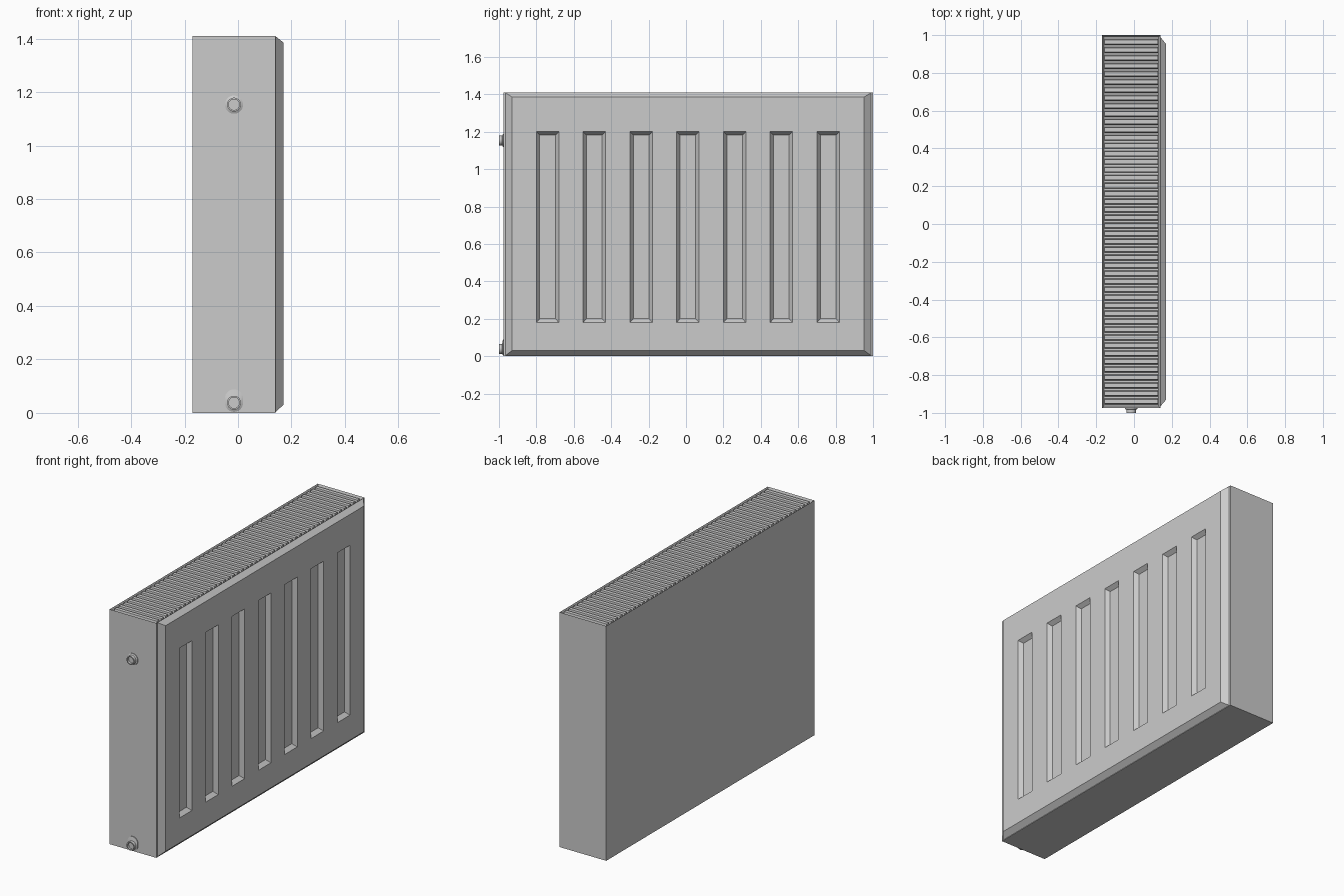
import bpy, bmesh, math
from mathutils import Vector, Matrix

if "Cube" in bpy.data.objects:
    bpy.data.objects.remove(bpy.data.objects["Cube"])

H = 1.41
Y0, Y1 = -0.975, 1.0
X0, X1 = -0.17, 0.14


def finish(bm, name, smooth=False):
    bmesh.ops.recalc_face_normals(bm, faces=bm.faces)
    me = bpy.data.meshes.new(name)
    bm.to_mesh(me)
    bm.free()
    ob = bpy.data.objects.new(name, me)
    bpy.context.collection.objects.link(ob)
    if smooth:
        bpy.ops.object.select_all(action='DESELECT')
        ob.select_set(True)
        bpy.context.view_layer.objects.active = ob
        bpy.ops.object.shade_smooth_by_angle(angle=math.radians(35))
    return ob


# Casing: box with a shallow trough in the top for the grille
bm = bmesh.new()
bmesh.ops.create_cube(bm, size=1, matrix=Matrix.Translation(((X0 + X1) / 2, (Y0 + Y1) / 2, H / 2))
                      @ Matrix.Diagonal((X1 - X0, Y1 - Y0, H, 1)))
bm.faces.ensure_lookup_table()
top = max(bm.faces, key=lambda f: f.calc_center_median().z)
bmesh.ops.inset_region(bm, faces=[top], thickness=0.015)
bmesh.ops.translate(bm, verts=top.verts, vec=(0, 0, -0.03))
finish(bm, "casing")

# Grille slats: one trapezoid bar repeated along the trough
COUNT = 46
pitch = (Y1 - Y0 - 0.03) / COUNT
bm = bmesh.new()
profile = [(-0.016, -0.032), (-0.011, -0.002), (0.011, -0.002), (0.016, -0.032)]
ends = [[bm.verts.new((x, Y0 + 0.015 + pitch / 2 + y, H + z)) for y, z in profile]
        for x in (X0 + 0.014, X1 - 0.014)]
for e in ends:
    bm.faces.new(e)
for i in range(4):
    j = (i + 1) % 4
    bm.faces.new((ends[0][i], ends[0][j], ends[1][j], ends[1][i]))
slats = finish(bm, "grille_slats")
arr = slats.modifiers.new("repeat", 'ARRAY')
arr.count = COUNT
arr.use_relative_offset = False
arr.use_constant_offset = True
arr.constant_offset_displace = (0, pitch, 0)

# Front panel: bevelled plate with seven pressed channels, made as a height grid
centres = [-0.74 + 0.25 * i for i in range(7)]
ys = [-0.965, -0.93] + [c + d for c in centres for d in (-0.06, -0.042, 0.042, 0.06)] + [0.952, 0.99]
zs = [0.003, 0.03, 0.18, 0.2, 1.182, 1.2, 1.385, H - 0.001]


def height(i, k):
    if i in (0, len(ys) - 1) or k in (0, len(zs) - 1):
        return X1
    if k in (3, 4) and 2 <= i < len(ys) - 2 and (i - 2) % 4 in (1, 2):
        return 0.146
    return 0.17


bm = bmesh.new()
grid = [[bm.verts.new((height(i, k), y, z)) for k, z in enumerate(zs)] for i, y in enumerate(ys)]
for i in range(len(ys) - 1):
    for k in range(len(zs) - 1):
        q = [grid[i][k], grid[i + 1][k], grid[i + 1][k + 1], grid[i][k + 1]]
        odd = [n for n in range(4) if sum(abs(q[n].co.x - v.co.x) < 1e-5 for v in q) == 1]
        if odd:  # mitred corner
            q = q[odd[0]:] + q[:odd[0]]
            bm.faces.new(q[:3])
            bm.faces.new((q[0], q[2], q[3]))
        else:
            bm.faces.new(q)
rim = [e for e in bm.edges if e.is_boundary]
bmesh.ops.holes_fill(bm, edges=rim, sides=0)
finish(bm, "front_panel")


# Pipe connections on the end face
def connector(name, z, stretch):
    n = 32
    # radius and distance out from the end face
    rings = [(0.034, -0.002), (0.034, 0.004), (0.026, 0.008), (0.026, 0.025), (0.02, 0.025), (0.02, 0.012)]
    bm = bmesh.new()
    loops = []
    for m, (r, d) in enumerate(rings):
        loop = []
        for s in range(n):
            a = 2 * math.pi * (s + 0.5) / n
            lift = stretch if m < 2 and math.sin(a) > 0 else 0
            loop.append(bm.verts.new((-0.015 + r * math.cos(a), Y0 - d, z + r * math.sin(a) + lift)))
        loops.append(loop)
    for a, b in zip(loops, loops[1:]):
        for s in range(n):
            t = (s + 1) % n
            bm.faces.new((a[s], a[t], b[t], b[s]))
    bm.faces.new(loops[0])
    bm.faces.new(loops[-1])
    finish(bm, name, True)


connector("upper_pipe_connector", 1.153, 0)
connector("lower_pipe_connector", 0.038, 0.016)
